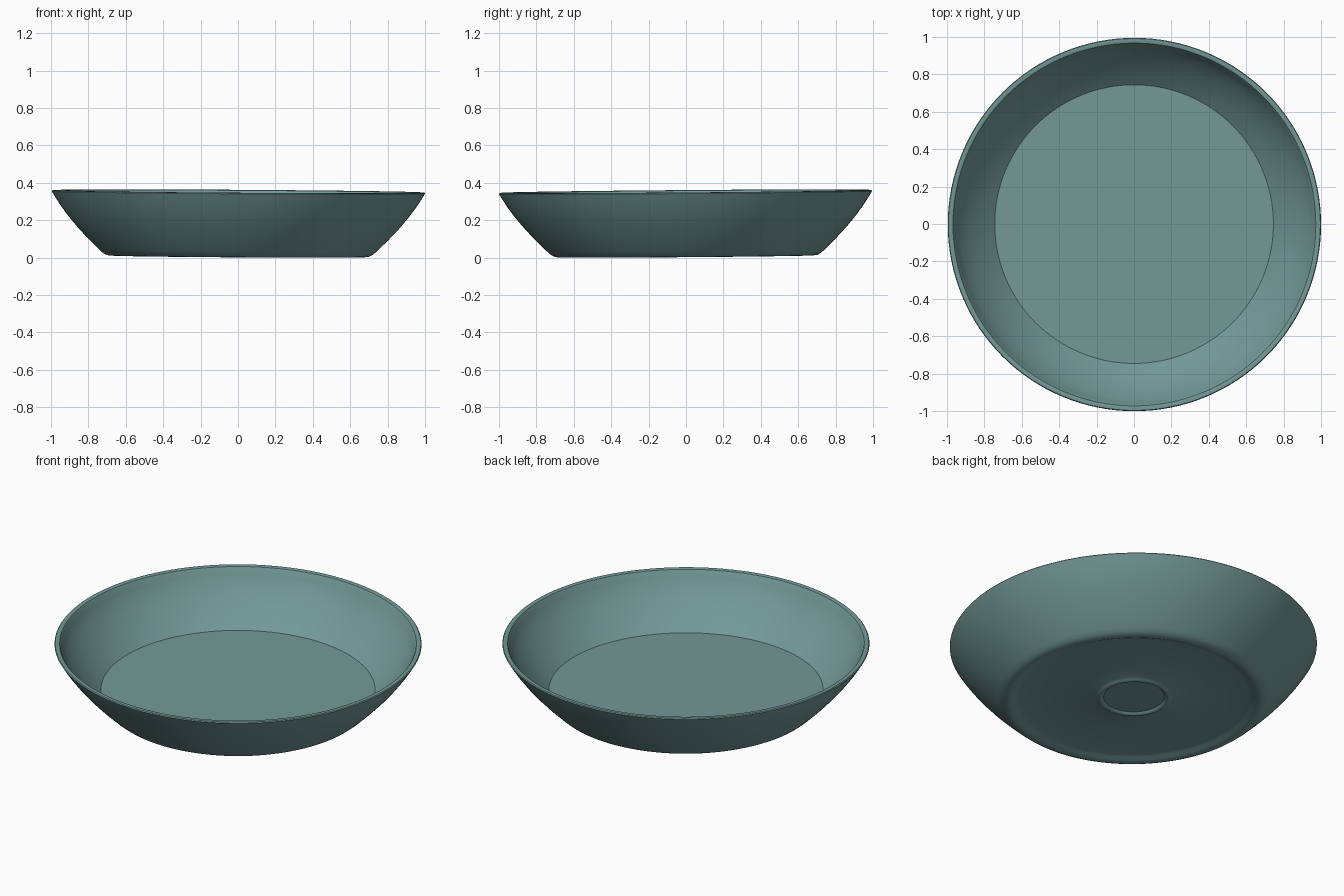
import bpy, bmesh, math
from mathutils import Matrix

if "Cube" in bpy.data.objects:
    bpy.data.objects.remove(bpy.data.objects["Cube"])

SEGMENTS = 128

# Glazed teal material
teal = bpy.data.materials.new("muted teal")
teal.diffuse_color = (0.17, 0.32, 0.31, 1)
teal.use_nodes = True
teal.node_tree.nodes["Principled BSDF"].inputs["Base Color"].default_value = teal.diffuse_color

# Bowl half-section (radius, height): underside, foot, outer wall, rim, inner wall, floor
underside = [(0.0, 0.018), (0.165, 0.018), (0.172, 0.011), (0.18, 0.006),
             (0.19, 0.006), (0.20, 0.012), (0.212, 0.018), (0.62, 0.018),
             (0.645, 0.012), (0.665, 0.003), (0.68, 0.0)]
outer_wall = [(0.70, 0.002), (0.72, 0.012), (0.74, 0.029), (0.80, 0.088),
              (0.86, 0.152), (0.91, 0.212), (0.95, 0.266), (0.98, 0.312),
              (0.998, 0.342)]
rim = [(0.994, 0.347), (0.98, 0.348), (0.97, 0.345), (0.965, 0.338)]
inner_wall = [(0.953, 0.308), (0.93, 0.268), (0.89, 0.213), (0.84, 0.157),
              (0.79, 0.107), (0.745, 0.068)]
floor = [(0.0, 0.068)]
profile = underside + outer_wall + rim + inner_wall + floor

# Spin the section into a closed bowl
bm = bmesh.new()
verts = [bm.verts.new((r, 0, z)) for r, z in profile]
edges = [bm.edges.new(pair) for pair in zip(verts, verts[1:])]
bmesh.ops.spin(bm, geom=verts + edges, cent=(0, 0, 0), axis=(0, 0, 1),
               angle=math.tau, steps=SEGMENTS, use_merge=True)
bmesh.ops.remove_doubles(bm, verts=bm.verts, dist=1e-4)
bmesh.ops.recalc_face_normals(bm, faces=bm.faces)

# The bowl leans very slightly to the front right
lean = Matrix.Rotation(0.008, 4, 'X') @ Matrix.Rotation(0.0065, 4, 'Y')
bmesh.ops.transform(bm, matrix=lean, verts=bm.verts)
lift = -min(v.co.z for v in bm.verts)
bmesh.ops.translate(bm, vec=(0, 0, lift), verts=bm.verts)

mesh = bpy.data.meshes.new("bowl")
bm.to_mesh(mesh)
bm.free()
mesh.materials.append(teal)
bowl = bpy.data.objects.new("bowl", mesh)
bpy.context.collection.objects.link(bowl)

# Smooth walls, crisp floor edge
bpy.context.view_layer.objects.active = bowl
bowl.select_set(True)
bpy.ops.object.shade_smooth_by_angle(angle=math.radians(35))
